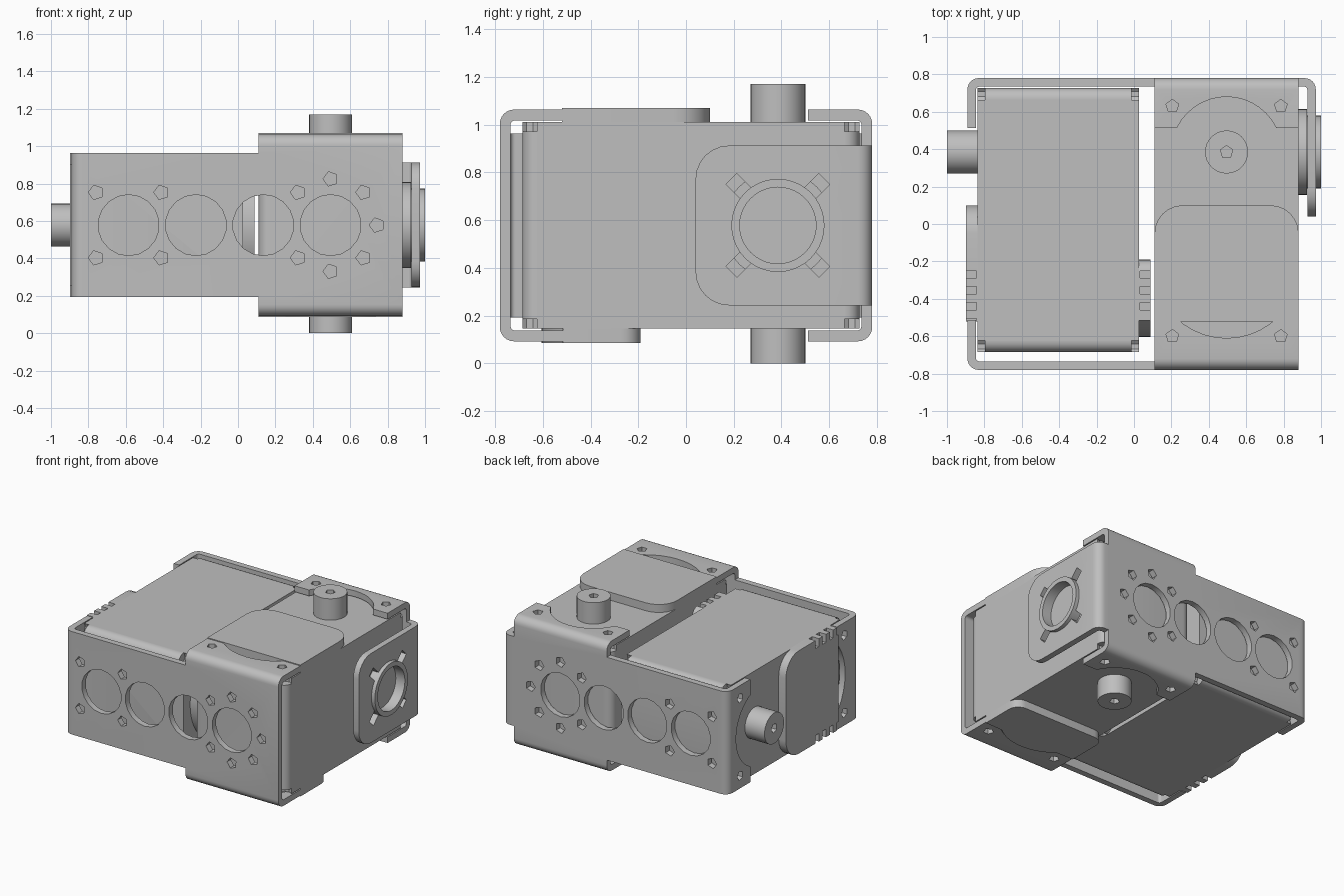
import bpy, bmesh, math
from mathutils import Matrix, Vector

old = bpy.data.objects.get("Cube")
if old:
    bpy.data.objects.remove(old, do_unlink=True)

grey = bpy.data.materials.new("satin_grey")
grey.diffuse_color = (0.52, 0.52, 0.52, 1)
grey.use_nodes = True
grey.node_tree.nodes["Principled BSDF"].inputs["Base Color"].default_value = (0.52, 0.52, 0.52, 1)

# Local frames: u = width, y = length, h = output shaft direction
CZ = 0.5775
UPRIGHT = Matrix.Translation((0.495, 0, CZ))
LYING = Matrix(((0, 0, -1, -0.405), (0, 1, 0, 0), (1, 0, 0, CZ), (0, 0, 0, 1)))
WORLD = Matrix.Identity(4)
W, H, T = 0.385, 0.4325, 0.045


def finish(name, bm, frame):
    bmesh.ops.recalc_face_normals(bm, faces=bm.faces)
    bm.transform(frame)
    mesh = bpy.data.meshes.new(name)
    bm.to_mesh(mesh)
    bm.free()
    mesh.materials.append(grey)
    ob = bpy.data.objects.new(name, mesh)
    bpy.context.collection.objects.link(ob)
    return ob


def rounded(pts):
    """Fillet the right-angled corners that carry a radius as third value."""
    out = []
    for i, p in enumerate(pts):
        q = Vector(p[:2])
        if len(p) == 2:
            out.append(q)
            continue
        dp = (Vector(pts[i - 1][:2]) - q).normalized() * p[2]
        dn = (Vector(pts[(i + 1) % len(pts)][:2]) - q).normalized() * p[2]
        for k in range(7):
            a = math.pi / 2 * k / 6
            out.append(q + dp + dn - dn * math.cos(a) - dp * math.sin(a))
    return out


def prism(name, pts, lo, hi, axis, frame=WORLD):
    """Extrude a profile: axis 'u' takes (y, h) points, axis 'h' takes (u, y) points."""
    bm = bmesh.new()
    place = (lambda p, d: (d, p[0], p[1])) if axis == 'u' else (lambda p, d: (p[0], p[1], d))
    face = bm.faces.new([bm.verts.new(place(p, lo)) for p in rounded(pts)])
    top = bmesh.ops.extrude_face_region(bm, geom=[face])["geom"]
    bmesh.ops.translate(bm, vec=place((0, 0), hi - lo),
                        verts=[v for v in top if isinstance(v, bmesh.types.BMVert)])
    return finish(name, bm, frame)


def rod(name, centre, r, length, axis, sides, frame=WORLD, twist=0.0):
    bm = bmesh.new()
    turn = {'x': Matrix.Rotation(math.pi / 2, 4, 'Y'), 'y': Matrix.Rotation(math.pi / 2, 4, 'X'),
            'z': WORLD}[axis]
    bmesh.ops.create_cone(bm, cap_ends=True, segments=sides, radius1=r, radius2=r, depth=length,
                          matrix=Matrix.Translation(centre) @ turn @ Matrix.Rotation(twist, 4, 'Z'))
    return finish(name, bm, frame)


def block(name, centre, size, frame=WORLD, turn=WORLD):
    bm = bmesh.new()
    bmesh.ops.create_cube(bm, size=1, matrix=Matrix.Translation(centre) @ turn
                          @ Matrix.Diagonal((*size, 1)))
    return finish(name, bm, frame)


def combine(target, tools, operation='DIFFERENCE'):
    bpy.context.view_layer.objects.active = target
    for tool in tools:
        mod = target.modifiers.new("shape", 'BOOLEAN')
        mod.operation, mod.solver, mod.object = operation, 'EXACT', tool
        bpy.ops.object.modifier_apply(modifier=mod.name)
        bpy.data.objects.remove(tool, do_unlink=True)


def servo(label, frame, shafts, ribbed):
    # Case with rounded upright edges and screw pockets in its corners
    body = prism(label + "_case", [(-W, -0.685, .06), (W, -0.685, .06), (W, 0.727, .06), (-W, 0.727, .06)],
                 -H, H, 'h', frame)
    combine(body, [rod("pocket", (su * 0.355, y, sh * H), 0.045, 0.08, 'z', 10, frame)
                   for su in (-1, 1) for y in (-0.655, 0.695) for sh in (-1, 1)])
    # Raised gear cover and bulged rear cover
    front = prism(label + "_gear_cover", [(-W, -0.52), (W, -0.52), (W, 0.10, .15), (-W, 0.10, .15)],
                  H - .01, 0.492, 'h', frame)
    arc = [(0.385 * math.cos(math.radians(a)), -0.22 + 0.385 * math.sin(math.radians(a)))
           for a in range(231, 311, 6)]
    rear = prism(label + "_rear_cover", [(-W, -0.515)] + arc + [(W, -0.515), (W, -0.19, .08), (-W, -0.19, .08)],
                 -0.492, -H + .01, 'h', frame)
    # Cooling notches along the cover edges
    if ribbed:
        for cover, h in ((front, 0.47), (rear, -0.47)):
            combine(cover, [block("notch", (s * W, -0.27 - 0.085 * i, h), (0.12, 0.04, 0.066), frame)
                            for s in (-1, 1) for i in range(4 if h > 0 else 3)])
    # Output shafts with a screw socket
    for end in shafts:
        sign = 1 if end > 0 else -1
        shaft = rod(label + ("_shaft" if sign > 0 else "_rear_shaft"),
                    (0, 0.385, (end + sign * (H - .02)) / 2), 0.115, abs(end) - H + .02, 'z', 32, frame)
        combine(shaft, [rod("socket", (0, 0.385, end), 0.035, 0.1, 'z', 5, frame)])


servo("upright_servo", UPRIGHT, (0.5925, -0.5775), False)
servo("lying_servo", LYING, (0.595,), True)

OUT = H + 0.053  # outer face of the bent flanges


def bracket(name, side):
    """Sheet metal plate with flanges bent around both servos."""
    y0, y1 = side * 0.78, side * (0.78 - T)
    end = side * 0.512
    upright = prism(name, [(end, OUT), (y0, OUT, .06), (y0, -OUT, .06), (end, -OUT), (end, T - OUT),
                           (y1, T - OUT, .02), (y1, OUT - T, .02), (end, OUT - T)], -W, W, 'u', UPRIGHT)
    lying = prism("lying_half", [(end, OUT), (y0, OUT, .06), (y0, -0.56), (y1, -0.56),
                                 (y1, OUT - T, .02), (end, OUT - T)], -W, W, 'u', LYING)
    # Flange cutouts and flange screw holes
    cy, r, hy = (0.385, 0.295, 0.63) if side > 0 else (-0.22, 0.39, -0.60)
    for part, frame in ((upright, UPRIGHT), (lying, LYING)):
        ends = (1, -1) if part is upright else (1,)
        tools = [rod("arc", (0, cy, s * OUT), r, 0.12, 'z', 40, frame) for s in ends]
        tools += [rod("hole", (u, hy, s * OUT), 0.036, 0.12, 'z', 5, frame)
                  for s in ends for u in (-0.29, 0.29)]
        combine(part, tools)
    combine(upright, [lying], 'UNION')
    return upright


def plate_holes(plate, y):
    # Row of large openings, then small screw holes around the end ones
    tools = [rod("opening", (-0.585 + 0.36 * i, y, CZ), 0.163, 0.12, 'y', 18) for i in range(4)]
    spots = [(x, CZ + dz) for x in (-0.76, -0.41, 0.32, 0.67) for dz in (-0.175, 0.175)]
    spots += [(0.495, CZ - 0.247), (0.495, CZ + 0.247), (0.742, CZ)]
    tools += [rod("hole", (x, y, z), 0.04, 0.12, 'y', 5, twist=0.3) for x, z in spots]
    combine(plate, tools)


front_bracket = bracket("front_bracket", -1)
plate_holes(front_bracket, -0.7575)

# Back bracket carries an extra tab folded around the side
back_bracket = bracket("back_bracket", 1)
bend = prism("bend", [(0.80, 0.78), (0.972, 0.78, .06), (0.972, 0.45), (0.927, 0.45),
                      (0.927, 0.735, .02), (0.80, 0.735)], 0.243, 0.912, 'h')
combine(back_bracket, [bend], 'UNION')
plate_holes(back_bracket, 0.7575)

tab = prism("side_tab", [(0.04, 0.243, .14), (0.04, 0.912, .14), (0.55, 0.912), (0.55, 0.243)],
            0.927, 0.972, 'u')
combine(back_bracket, [tab], 'UNION')
RC = Vector((0.95, 0.385, CZ))
tools = [rod("tab_hole", RC, 0.19, 0.14, 'x', 40)]
for k in range(4):
    a = math.radians(45 + 90 * k)
    spot = RC + Vector((0, math.cos(a), math.sin(a))) * 0.22
    tools.append(block("slot", spot, (0.10, 0.11, 0.065), turn=Matrix.Rotation(a, 4, 'X')))
combine(back_bracket, tools)

# Bearing: spacer disc behind the tab and a hollow ring through it
rod("bearing_spacer", (0.9, 0.385, CZ), 0.23, 0.05, 'x', 40)
ring = rod("bearing_ring", (0.955, 0.385, CZ), 0.195, 0.09, 'x', 40)
combine(ring, [rod("bore", (0.98, 0.385, CZ), 0.16, 0.12, 'x', 40)])

# Smooth curved surfaces, keep the folds sharp
for ob in bpy.context.view_layer.objects:
    if ob.type == 'MESH' and grey.name in ob.data.materials:
        bpy.ops.object.select_all(action='DESELECT')
        ob.select_set(True)
        bpy.context.view_layer.objects.active = ob
        bpy.ops.object.shade_smooth_by_angle(angle=math.radians(30))
